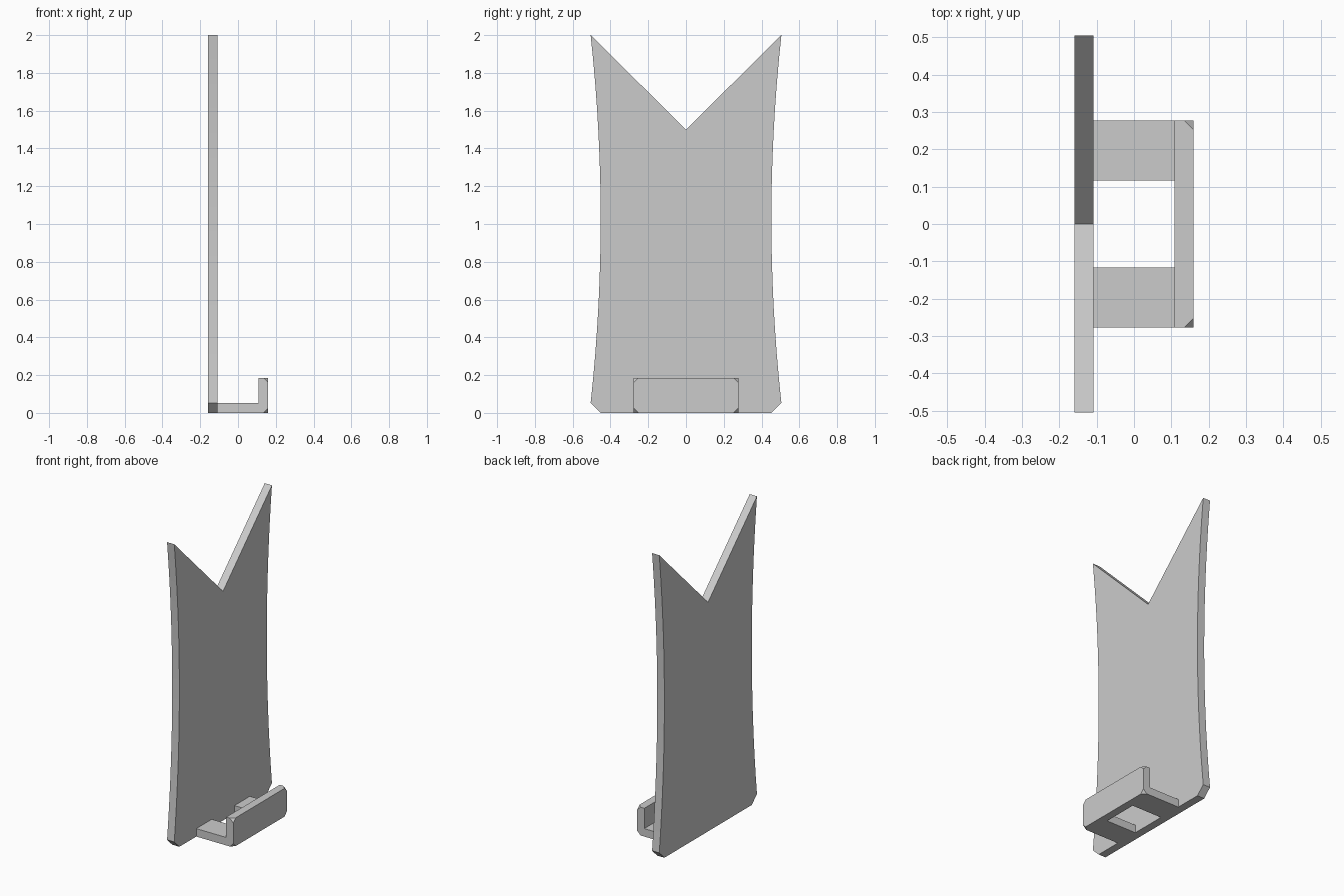
import bpy
import bmesh
from mathutils import Vector

cube = bpy.data.objects.get("Cube")
if cube:
    bpy.data.objects.remove(cube)

grey = bpy.data.materials.new("plain grey")
grey.use_nodes = True
colour = (0.6, 0.6, 0.6, 1)
grey.diffuse_color = colour
grey.node_tree.nodes["Principled BSDF"].inputs["Base Color"].default_value = colour

OUT = 0.16      # outer faces in x
IN = 0.108      # inner faces in x


def extrude_profile(name, outline, origin, u, v, depth):
    """Make a solid from an outline in the u, v plane, pushed along depth."""
    bm = bmesh.new()
    face = bm.faces.new([bm.verts.new(origin + u * a + v * b) for a, b in outline])
    pushed = bmesh.ops.extrude_face_region(bm, geom=[face])["geom"]
    moved = [g for g in pushed if isinstance(g, bmesh.types.BMVert)]
    bmesh.ops.translate(bm, verts=moved, vec=depth)
    bmesh.ops.recalc_face_normals(bm, faces=bm.faces)
    return finish(name, bm)


def finish(name, bm):
    mesh = bpy.data.meshes.new(name)
    bm.to_mesh(mesh)
    bm.free()
    mesh.materials.append(grey)
    obj = bpy.data.objects.new(name, mesh)
    bpy.context.collection.objects.link(obj)
    return obj


X, Y, Z = Vector((1, 0, 0)), Vector((0, 1, 0)), Vector((0, 0, 1))

# Tall back plate: bevelled foot, bowed-in sides, V-notched top
steps = 15
side = [(0.452, 0)]
for i in range(steps + 1):
    t = 2 * i / steps - 1
    side.append((0.452 + 0.053 * t * t, 1.026 + 0.974 * t))
outline = side + [(0, 1.5)] + [(-y, z) for y, z in reversed(side)]
extrude_profile("back_plate", outline, X * -OUT, Y, Z, X * (OUT - IN))

# U-shaped base with an open middle, joined to an upright lip
W, GAP, T, H = 0.277, 0.117, 0.052, 0.185
base = [(-IN, -W), (IN, -W), (IN, W), (-IN, W),
        (-IN, GAP), (IN, GAP), (IN, -GAP), (-IN, -GAP)]
for name, low, high in (("right_arm", -W, -GAP), ("left_arm", GAP, W)):
    arm = [(-IN, low), (IN, low), (IN, high), (-IN, high)]
    extrude_profile(name, arm, Vector(), X, Y, Z * T)

# Lip with its four outer corners sliced off
lip_outline = [(-W, 0), (W, 0), (W, H), (-W, H)]
lip = extrude_profile("front_lip", lip_outline, X * IN, Y, Z, X * (OUT - IN))
bm = bmesh.new()
bm.from_mesh(lip.data)
for sy in (-1, 1):
    for z, sz in ((0, -1), (H, 1)):
        cut = bmesh.ops.bisect_plane(
            bm, geom=bm.verts[:] + bm.edges[:] + bm.faces[:],
            plane_co=Vector((OUT - 0.025, sy * W, z)),
            plane_no=Vector((1, sy, sz)), clear_outer=True)["geom_cut"]
        edges = [e for e in cut if isinstance(e, bmesh.types.BMEdge)]
        bmesh.ops.holes_fill(bm, edges=edges, sides=0)
bmesh.ops.recalc_face_normals(bm, faces=bm.faces)
bm.to_mesh(lip.data)
bm.free()
